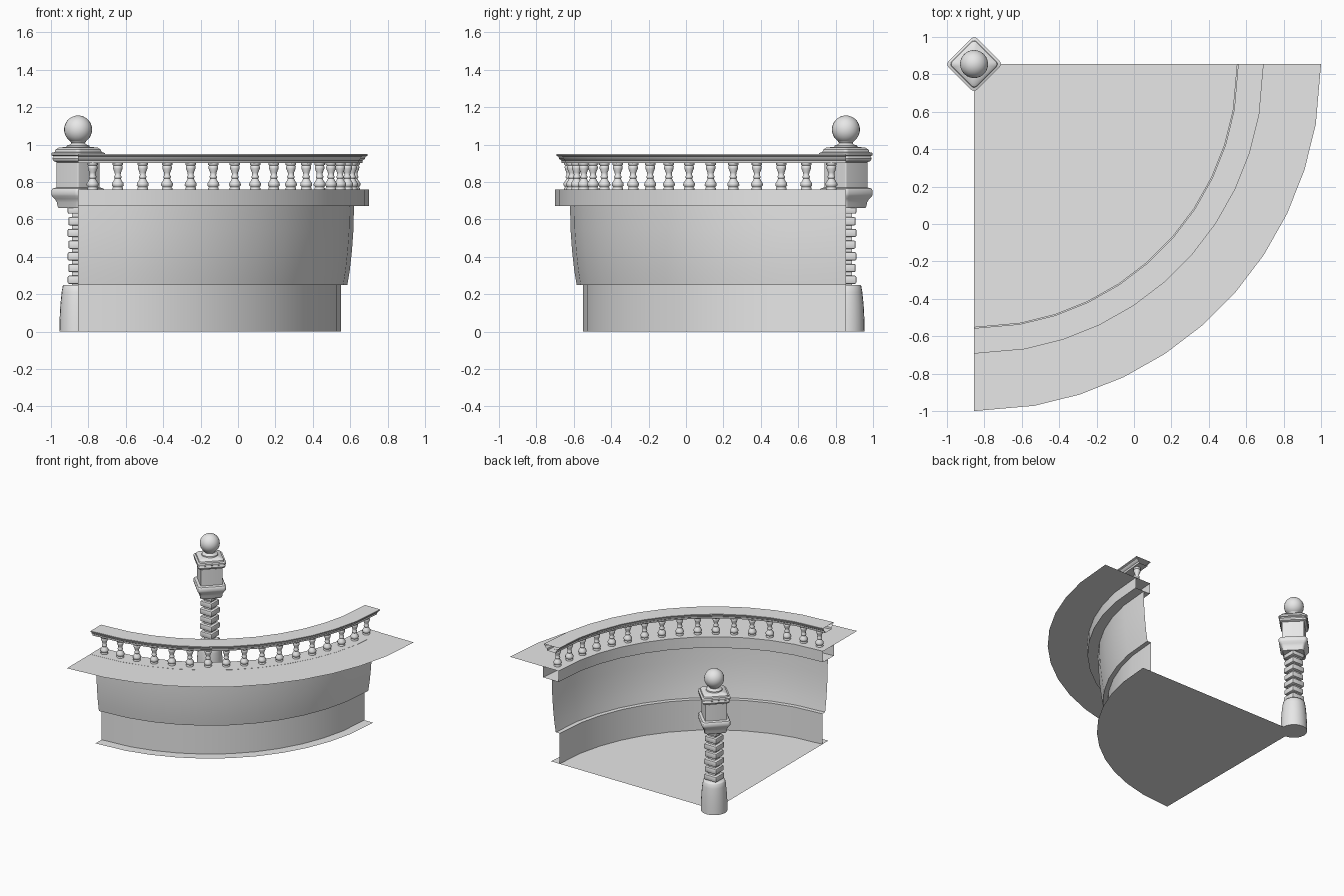
import bpy, bmesh
from math import radians, cos, sin, pi, sqrt
from mathutils import Matrix

if "Cube" in bpy.data.objects:
    bpy.data.objects.remove(bpy.data.objects["Cube"])

CX, CY = -0.855, 0.855            # centre of the quarter circle
ARC = [0] + [10 + 70 / 9 * k for k in range(10)] + [90]

stone = bpy.data.materials.new("pale_grey_stone")
stone.use_nodes = True
stone.diffuse_color = (0.8, 0.8, 0.8, 1)
stone.node_tree.nodes["Principled BSDF"].inputs["Base Color"].default_value = (0.8, 0.8, 0.8, 1)


def finish(name, bm, angle=35, x=CX, y=CY, recalc=True):
    if recalc:
        bmesh.ops.recalc_face_normals(bm, faces=bm.faces)
    mesh = bpy.data.meshes.new(name)
    bm.to_mesh(mesh)
    bm.free()
    mesh.materials.append(stone)
    obj = bpy.data.objects.new(name, mesh)
    obj.location = (x, y, 0)
    bpy.context.collection.objects.link(obj)
    bpy.ops.object.select_all(action="DESELECT")
    obj.select_set(True)
    bpy.context.view_layer.objects.active = obj
    bpy.ops.object.shade_smooth_by_angle(angle=radians(angle))
    return obj


def bridge(bm, rings, closed):
    """Join neighbouring rings of vertices with quads."""
    for a, b in zip(rings, rings[1:]):
        n = len(a)
        for i in range(n if closed else n - 1):
            j = (i + 1) % n
            bm.faces.new((a[i], a[j], b[j], b[i]))


def sweep(name, profile, closed=False):
    """Carry a (radius, z) profile round the quarter circle."""
    bm = bmesh.new()
    rings = [[bm.verts.new((r * cos(radians(-a)), r * sin(radians(-a)), z)) for r, z in profile]
             for a in ARC]
    bridge(bm, rings, closed)
    return finish(name, bm, recalc=closed)


def lathe(name, profile, sides=16):
    bm = bmesh.new()
    rings = [[bm.verts.new((r * cos(2 * pi * i / sides), r * sin(2 * pi * i / sides), z))
              for i in range(sides)] for r, z in profile]
    bridge(bm, rings, True)
    for ring in (rings[0], rings[-1]):
        bm.faces.new(ring)
    return finish(name, bm, 50)


def diamond_loft(name, profile, rounding=0.22):
    """Stack rounded squares, turned 45 degrees, of given half diagonal and height."""
    bm = bmesh.new()
    rings = []
    for d, z in profile:
        half = d / (sqrt(2) * (1 - rounding * (1 - 1 / sqrt(2))))
        rad = half * rounding
        ring = []
        for q in range(4):
            corner = pi / 4 + q * pi / 2
            cx = (half - rad) * sqrt(2) * cos(corner)
            cy = (half - rad) * sqrt(2) * sin(corner)
            for k in (-1, -0.5, 0, 0.5, 1):
                t = corner + k * pi / 4
                ring.append(bm.verts.new((cx + rad * cos(t), cy + rad * sin(t), z)))
        rings.append(ring)
    bridge(bm, rings, True)
    for ring in (rings[0], rings[-1]):
        bm.faces.new(ring)
    bmesh.ops.rotate(bm, verts=bm.verts, matrix=Matrix.Rotation(pi / 4, 3, "Z"))
    return finish(name, bm)


def add_block(bm, half, z0, z1, bevel):
    m = Matrix.Translation((0, 0, (z0 + z1) / 2)) @ Matrix.Diagonal((2 * half, 2 * half, z1 - z0, 1))
    verts = bmesh.ops.create_cube(bm, size=1, matrix=m)["verts"]
    if bevel:
        edges = list({e for v in verts for e in v.link_edges})
        bmesh.ops.bevel(bm, geom=edges, offset=bevel, segments=2, affect="EDGES", profile=0.5)


# Floor sector
bm = bmesh.new()
pts = [(0, 0)] + [(1.484 * cos(radians(a)), -1.484 * sin(radians(a))) for a in reversed(ARC)]
bm.faces.new([bm.verts.new((x, y, 0)) for x, y in pts])
finish("floor", bm, recalc=False)

# Curved walls, cornice, rail and terrace
sweep("lower_wall", [(1.405, 0), (1.405, 0.25), (1.44, 0.25)])
sweep("upper_wall", [(1.44, 0.25), (1.453, 0.33), (1.464, 0.43), (1.472, 0.54), (1.475, 0.67)])
sweep("cornice", [(1.415, 0.67), (1.555, 0.67), (1.555, 0.76), (1.415, 0.76)], True)
sweep("terrace", [(1.55, 0.759), (1.855, 0.759)])
sweep("handrail", [(1.44, 0.9), (1.52, 0.9), (1.522, 0.915), (1.532, 0.922), (1.538, 0.935),
                   (1.548, 0.94), (1.548, 0.948), (1.412, 0.948), (1.412, 0.94),
                   (1.422, 0.935), (1.428, 0.922), (1.438, 0.915)], True)

# Balusters share one turned mesh
turned = [(0.028, 0.76), (0.028, 0.768), (0.024, 0.772), (0.032, 0.782), (0.031, 0.793),
          (0.022, 0.806), (0.016, 0.818), (0.02, 0.824), (0.02, 0.83), (0.015, 0.836),
          (0.017, 0.85), (0.025, 0.87), (0.026, 0.882), (0.022, 0.887), (0.028, 0.892),
          (0.028, 0.902)]
first = lathe("baluster", turned, 12)
for i in range(17):
    a = radians(3 + 5.25 * i)
    obj = first if i == 0 else first.copy()
    if i:
        obj.name = f"baluster_{i + 1}"
        bpy.context.collection.objects.link(obj)
    obj.location = (CX + 1.48 * cos(a), CY - 1.48 * sin(a), 0)

# Corner post: round foot, stacked blocks on a core, square head
lathe("post_foot", [(0.1, 0), (0.099, 0.06), (0.095, 0.14), (0.088, 0.21), (0.082, 0.243),
                    (0.076, 0.25)], 24)
bm = bmesh.new()
add_block(bm, 0.032, 0.24, 0.68, 0)
for i in range(7):
    z = 0.255 + 0.0625 * i
    add_block(bm, 0.052 if i % 2 else 0.056, z, z + 0.044, 0.008)
finish("post_shaft", bm)
diamond_loft("post_corbel", [(0.105, 0.66), (0.11, 0.67), (0.113, 0.69), (0.125, 0.71),
                             (0.14, 0.725), (0.143, 0.735), (0.143, 0.755), (0.135, 0.765),
                             (0.118, 0.77)])
diamond_loft("post_body", [(0.115, 0.765), (0.115, 0.915)], 0.08)
diamond_loft("post_cap", [(0.115, 0.905), (0.132, 0.912), (0.138, 0.925), (0.132, 0.938),
                          (0.143, 0.943), (0.143, 0.955), (0.125, 0.96), (0.122, 0.972),
                          (0.105, 0.983), (0.06, 0.988)])
lathe("finial_neck", [(0.062, 0.985), (0.06, 0.995), (0.042, 1.0), (0.036, 1.008), (0.045, 1.02)], 20)

# Ball finial
bm = bmesh.new()
bmesh.ops.create_uvsphere(bm, u_segments=24, v_segments=16, radius=0.075,
                          matrix=Matrix.Translation((0, 0, 1.08)))
finish("ball_finial", bm, 60)
